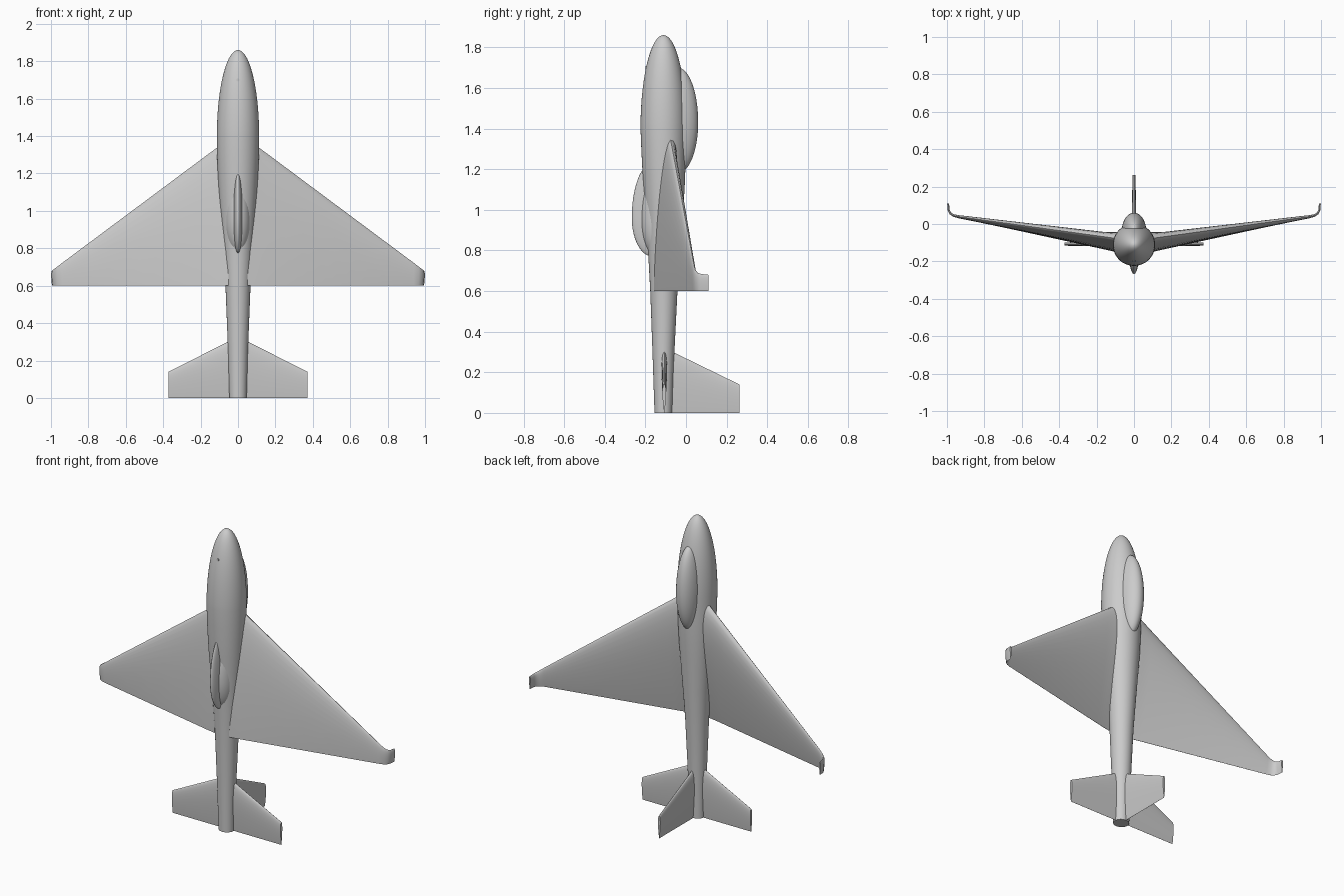
import bpy, math
from mathutils import Vector

cube = bpy.data.objects.get("Cube")
if cube:
    bpy.data.objects.remove(cube, do_unlink=True)

grey = bpy.data.materials.new("plain grey")
grey.use_nodes = True
tone = (0.6, 0.6, 0.6, 1)
grey.diffuse_color = tone
grey.node_tree.nodes["Principled BSDF"].inputs["Base Color"].default_value = tone


def loft(name, rings, mirror=False):
    """Skin closed rings of equal length and cap both ends."""
    n = len(rings[0])
    verts = [p for ring in rings for p in ring]
    faces = [(a * n + i, a * n + (i + 1) % n, (a + 1) * n + (i + 1) % n, (a + 1) * n + i)
             for a in range(len(rings) - 1) for i in range(n)]
    faces += [tuple(reversed(range(n))), tuple(range(len(verts) - n, len(verts)))]
    mesh = bpy.data.meshes.new(name)
    mesh.from_pydata(verts, [], faces)
    mesh.materials.append(grey)
    obj = bpy.data.objects.new(name, mesh)
    bpy.context.collection.objects.link(obj)
    for o in bpy.context.selected_objects:
        o.select_set(False)
    bpy.context.view_layer.objects.active = obj
    obj.select_set(True)
    bpy.ops.object.mode_set(mode='EDIT')
    bpy.ops.mesh.select_all(action='SELECT')
    bpy.ops.mesh.normals_make_consistent(inside=False)
    bpy.ops.object.mode_set(mode='OBJECT')
    bpy.ops.object.shade_smooth_by_angle(angle=math.radians(40))
    if mirror:
        obj.modifiers.new("mirror", 'MIRROR')
    return obj


def oval(z, y, rx, ry, n=48):
    return [Vector((rx * math.cos(t), y + ry * math.sin(t), z))
            for t in (2 * math.pi * i / n for i in range(n))]


def blob(name, y, z_mid, rx, ry, up, down, rows=32):
    """Egg shape with its own length above and below the widest row."""
    rings = []
    for i in range(rows + 1):
        a = math.pi * (i / rows - 0.5)
        r = max(math.cos(a), 0.002)
        z = z_mid + math.sin(a) * (up if a > 0 else down)
        rings.append(oval(z, y, rx * r, ry * r))
    return loft(name, rings)


def foil(lead, trail, normal, upper, lower, n=16):
    """Wing section from leading to trailing edge, thickened along normal."""
    def half(s):
        return 2 * (1.4845 * math.sqrt(s) - 0.63 * s - 1.758 * s ** 2
                    + 1.4215 * s ** 3 - 0.5075 * s ** 4)
    steps = [0.5 - 0.5 * math.cos(math.pi * i / n) for i in range(n + 1)]
    lead, trail, normal = Vector(lead), Vector(trail), Vector(normal)
    top = [lead.lerp(trail, s) + normal * upper * half(s) for s in steps]
    low = [lead.lerp(trail, s) - normal * lower * half(s) for s in steps[1:]]
    return top + low[::-1]


# Fuselage: tapered tail boom, then a rounded nose
body = [(0, -.112, .046, .043), (.3, -.111, .055, .054), (.6, -.109, .067, .067),
        (.8, -.107, .080, .080), (1.0, -.107, .096, .093), (1.1, -.108, .103, .101),
        (1.2, -.109, .108, .106), (1.3, -.110, .112, .110)]
rings = [oval(*row) for row in body]
for i in range(25):
    a = math.pi / 2 * i / 24
    r = max(math.cos(a), 0.002) * .113
    rings.append(oval(1.4 + .46 * math.sin(a), -.111, r, r))
loft("fuselage", rings)

# Canopy on the back, intake fairing and narrow keel on the belly
blob("canopy", -.04, 1.43, .066, .10, .27, .25)
blob("belly_fairing", -.14, .95, .068, .082, .24, .185)
blob("belly_keel", -.165, .96, .026, .102, .27, .19)

# Sensor port under the nose
bpy.ops.mesh.primitive_cylinder_add(vertices=16, radius=.008, depth=.03,
                                    location=(0, -.185, 1.70), rotation=(math.pi / 2, 0, 0))
port = bpy.context.object
port.name = "sensor_port"
port.data.materials.append(grey)

# Main wings with curled tips: x, leading y and z, trailing y, lean, thickness
stations = [(.05, -.083, 1.384, -.157, 0, .054, .030), (.11, -.075, 1.34, -.146, 0, .048, .027),
            (.16, -.068, 1.303, -.135, 0, .040, .024), (.94, .040, .722, .035, 0, .009, .007),
            (.965, .046, .703, .043, .4, .007, .006), (.982, .057, .690, .055, .8, .006, .006),
            (.991, .074, .684, .073, 1.2, .006, .005), (.994, .110, .680, .110, 1.5, .005, .005)]
loft("wing", [foil((x, ly, lz), (x, ty, .6), (-math.sin(a), math.cos(a), 0), u, d)
              for x, ly, lz, ty, a, u, d in stations], mirror=True)

# Tailplanes and upright fin
loft("tailplane", [foil((x, -.107, z), (x, -.107, 0), (0, 1, 0), t, t)
                   for x, z, t in ((.02, .317, .014), (.372, .14, .009))], mirror=True)
loft("tail_fin", [foil((0, y, z), (0, y, 0), (1, 0, 0), t, t)
                  for y, z, t in ((-.10, .317, .014), (.263, .14, .008))])
